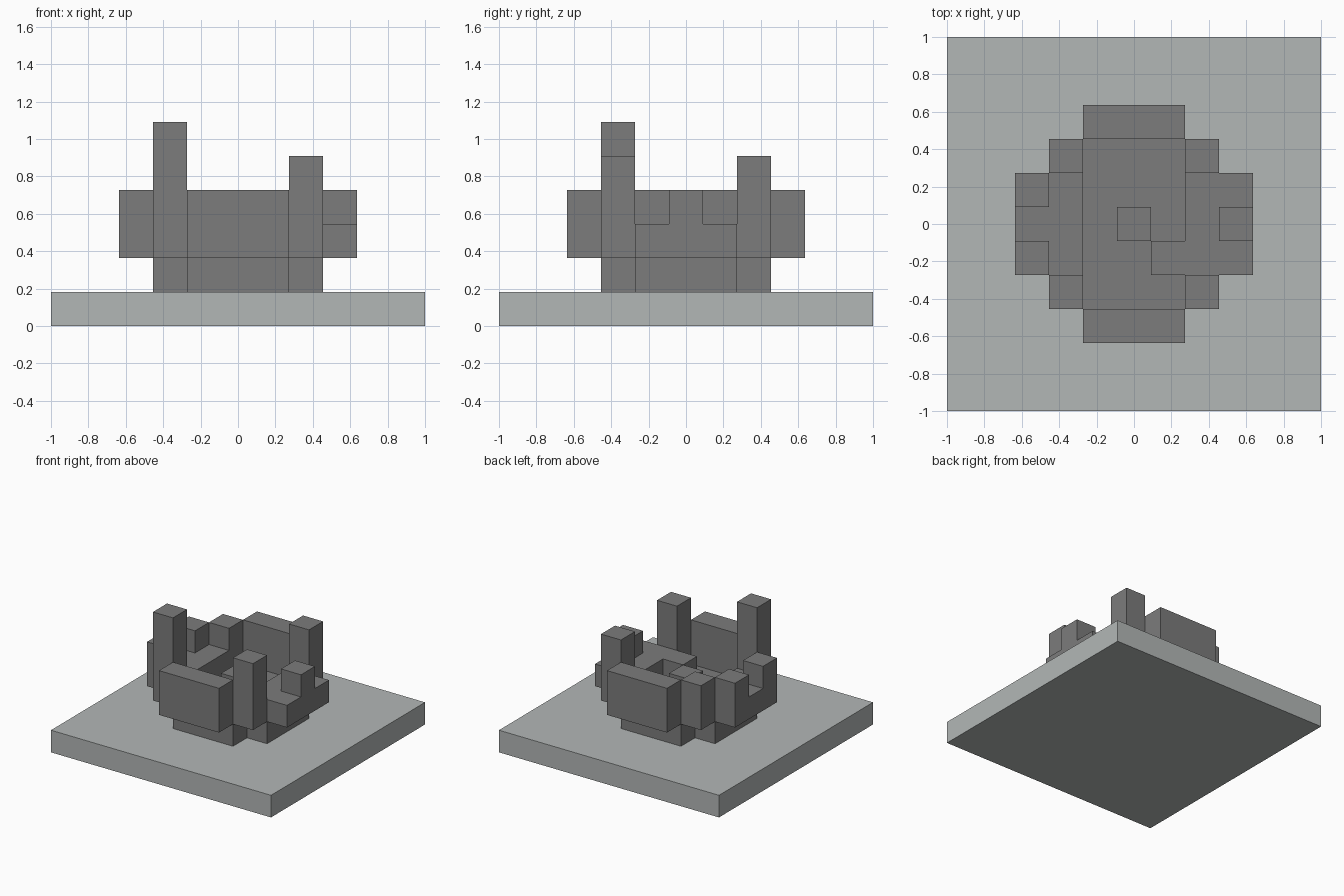
import bpy
import bmesh
from mathutils import Matrix, Vector

U = 2 / 11  # edge of one block

if "Cube" in bpy.data.objects:
    bpy.data.objects.remove(bpy.data.objects["Cube"], do_unlink=True)


def material(name, r, g, b):
    m = bpy.data.materials.new(name)
    m.use_nodes = True
    m.diffuse_color = (r, g, b, 1)
    m.node_tree.nodes["Principled BSDF"].inputs["Base Color"].default_value = (r, g, b, 1)
    return m


pale = material("pale_stone", 0.45, 0.475, 0.47)
dark = material("dark_stone", 0.2, 0.2, 0.2)


def blocks(name, mat, *boxes):
    """Each box is a range of blocks: (x0, x1, y0, y1, bottom, top), in block units."""
    bm = bmesh.new()
    for x0, x1, y0, y1, bottom, top in boxes:
        size = Vector((x1 - x0 + 1, y1 - y0 + 1, top - bottom)) * U
        centre = Vector((x0 + x1, y0 + y1, bottom + top)) * U / 2
        bmesh.ops.create_cube(bm, size=1, matrix=Matrix.LocRotScale(centre, None, size))
    mesh = bpy.data.meshes.new(name)
    bm.to_mesh(mesh)
    bm.free()
    mesh.materials.append(mat)
    obj = bpy.data.objects.new(name, mesh)
    bpy.context.collection.objects.link(obj)


# Ground slab and the cross-shaped floor of the bowl
blocks("ground_slab", pale, (-5, 5, -5, 5, 0, 1))
blocks("bowl_floor", dark, (-1, 1, -2, 2, 1, 2), (-2, -2, -1, 1, 1, 2), (2, 2, -1, 1, 1, 2))

# Front and back walls
for name, y in (("front_wall", -3), ("back_wall", 3)):
    blocks(name, dark, (-1, 1, y, y, 2, 4))

# Side walls with their inner ledges and broken tops
blocks("right_wall", dark, (-3, -2, -1, 1, 2, 3), (-3, -3, -1, -1, 3, 4), (-3, -3, 1, 1, 3, 4))
blocks("left_wall", dark, (2, 3, -1, 1, 2, 3), (3, 3, 0, 0, 3, 4))

# Corner pillars of uneven height
for name, x, y, top in (("front_right_pillar", -2, -2, 6), ("front_left_pillar", 2, -2, 5),
                        ("back_left_pillar", 2, 2, 5), ("back_right_pillar", -2, 2, 4)):
    blocks(name, dark, (x, x, y, y, 2, top))

# Loose blocks lying on the floor
blocks("centre_rubble", dark, (0, 0, 0, 0, 2, 3))
blocks("side_rubble", dark, (1, 1, -1, -1, 2, 3))
